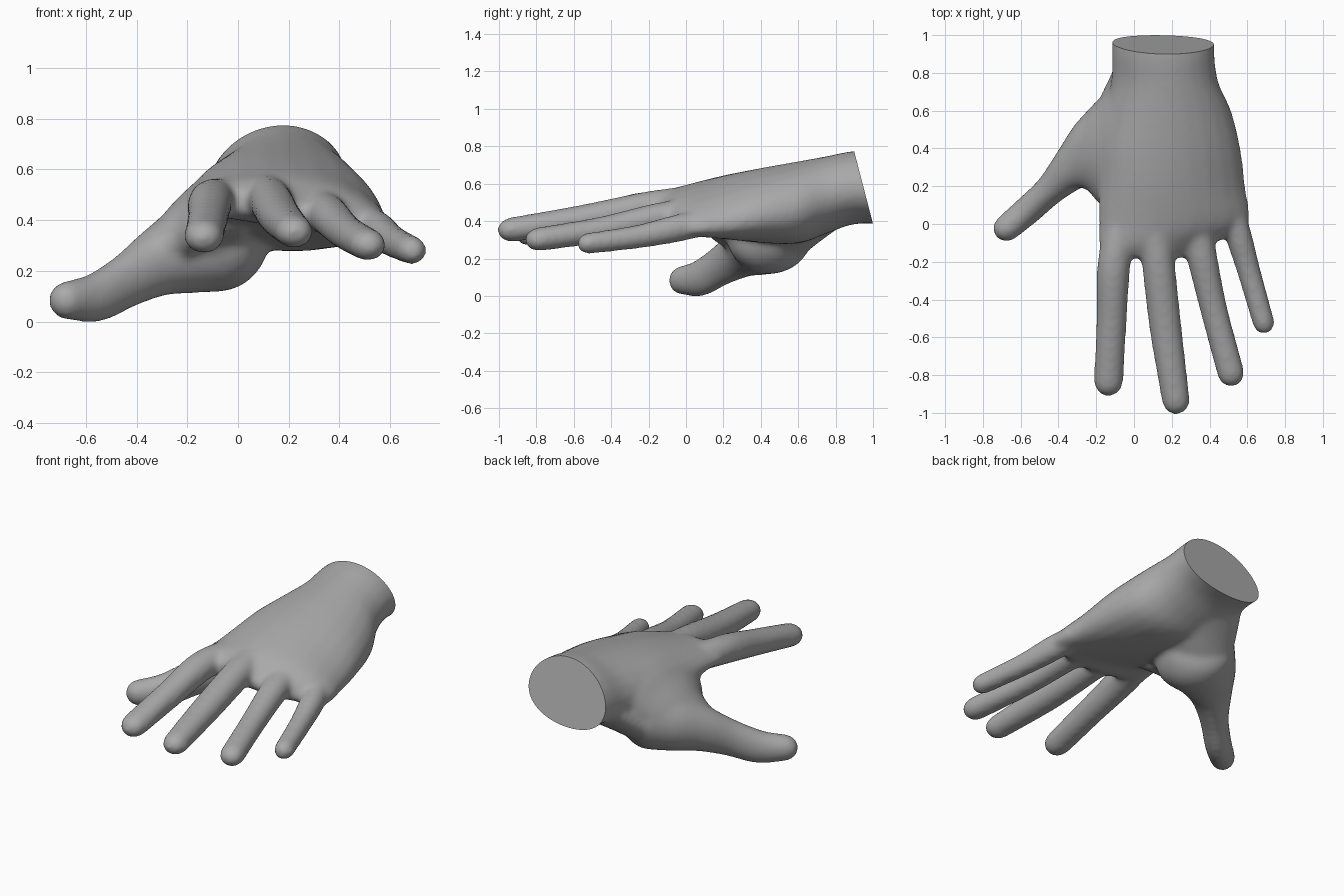
import bpy, bmesh, math
from mathutils import Vector

SIDES = 24
bm = bmesh.new()


def spline(keys, steps=5):
    """Smooth path through key sections (Catmull-Rom)."""
    keys = [Vector(k) for k in keys]
    pts = [2 * keys[0] - keys[1]] + keys + [2 * keys[-1] - keys[-2]]
    out = []
    for a, b, c, d in zip(pts, pts[1:], pts[2:], pts[3:]):
        for i in range(steps):
            t = i / steps
            out.append(0.5 * (2 * b + (c - a) * t + (2 * a - 5 * b + 4 * c - d) * t * t
                              + (3 * b - a - 3 * c + d) * t ** 3))
    return out + [keys[-1]]


def loft(keys, along=None, tip=False):
    """Closed tube through sections (x, y, z, half width, half height, tilt, arch)."""
    secs = spline([tuple(k) + (0,) * (7 - len(k)) for k in keys])
    cen = [Vector(s[:3]) for s in secs]
    n = len(secs)
    frames = [(cen[i], along or (cen[min(i + 1, n - 1)] - cen[max(i - 1, 0)]).normalized(),
               *secs[i][3:]) for i in range(n)]
    if tip:  # rounded end
        c, d, w, h, t, a = frames[-1]
        for deg in (25, 48, 68, 82):
            r = math.radians(deg)
            frames.append((c + d * w * math.sin(r), d, w * math.cos(r), h * math.cos(r), t, a))
    rings = []
    for c, d, w, h, tilt, arch in frames:
        side = d.cross(Vector((0, 0, 1))).normalized()
        up = side.cross(d)
        ring = []
        for k in range(SIDES):
            ang = 2 * math.pi * k / SIDES
            u, v = math.cos(ang), math.sin(ang)
            ring.append(bm.verts.new(c + side * w * u + up * (h * v - tilt * w * u - arch * u * u)))
        rings.append(ring)
    faces = [bm.faces.new(rings[0][::-1]), bm.faces.new(rings[-1])]
    for p, q in zip(rings, rings[1:]):
        for k in range(SIDES):
            j = (k + 1) % SIDES
            faces.append(bm.faces.new((p[k], p[j], q[j], q[k])))
    bmesh.ops.recalc_face_normals(bm, faces=faces)


# palm and wrist
loft([(0.08, -0.18, 0.465, 0.19, 0.045, 0.10, 0.02),
      (0.11, -0.11, 0.47, 0.295, 0.085, 0.14, 0.04),
      (0.208, 0.0, 0.475, 0.395, 0.11, 0.16, 0.055),
      (0.20, 0.2, 0.48, 0.39, 0.16, 0.13, 0.05),
      (0.19, 0.4, 0.485, 0.375, 0.198, 0.08, 0.03),
      (0.18, 0.6, 0.50, 0.335, 0.22, 0.02, 0.03),
      (0.163, 0.75, 0.54, 0.285, 0.207, -0.06, 0.03),
      (0.155, 0.9, 0.58, 0.272, 0.195, -0.08, 0.03),
      (0.155, 1.08, 0.58, 0.272, 0.195, -0.08, 0.03)], along=Vector((0, 1, 0)))

# index, middle, ring and little fingers
for keys in (
    [(-0.05, 0.1, 0.49, 0.07, 0.07), (-0.105, -0.2, 0.475, 0.088, 0.085),
     (-0.118, -0.5, 0.41, 0.081, 0.078), (-0.135, -0.835, 0.335, 0.079, 0.068)],
    [(0.10, 0.05, 0.51, 0.09, 0.08), (0.128, -0.2, 0.475, 0.088, 0.085),
     (0.167, -0.55, 0.41, 0.086, 0.078), (0.222, -0.935, 0.354, 0.075, 0.066)],
    [(0.31, 0.08, 0.45, 0.085, 0.08), (0.355, -0.15, 0.42, 0.082, 0.078),
     (0.422, -0.45, 0.355, 0.073, 0.07), (0.513, -0.79, 0.302, 0.073, 0.064)],
    [(0.49, 0.16, 0.40, 0.05, 0.06), (0.545, -0.03, 0.365, 0.07, 0.074),
     (0.608, -0.25, 0.318, 0.063, 0.064), (0.687, -0.525, 0.28, 0.059, 0.057)],
):
    loft(keys, tip=True)

# thumb
loft([(0.05, 0.52, 0.40, 0.10, 0.10), (-0.01, 0.48, 0.36, 0.19, 0.175),
      (-0.09, 0.44, 0.32, 0.24, 0.205), (-0.2, 0.39, 0.28, 0.185, 0.175),
      (-0.32, 0.30, 0.23, 0.122, 0.135), (-0.44, 0.185, 0.16, 0.083, 0.108),
      (-0.56, 0.075, 0.095, 0.077, 0.098), (-0.675, -0.022, 0.083, 0.073, 0.077)], tip=True)

# web between thumb and palm
loft([(0.02, 0.42, 0.485, 0.38, 0.165, -0.14), (-0.1, 0.405, 0.45, 0.33, 0.155, -0.12),
      (-0.18, 0.38, 0.39, 0.28, 0.15, -0.06), (-0.25, 0.385, 0.335, 0.205, 0.14),
      (-0.33, 0.34, 0.26, 0.15, 0.12)], along=Vector((-1, 0, 0)))

# fleshy heel of the thumb, sloping into the palm and wrist
loft([(0.13, 0.9, 0.54, 0.20, 0.12, 0), (0.06, 0.72, 0.425, 0.22, 0.12, 0.25),
      (0.02, 0.56, 0.36, 0.24, 0.145, 0.45), (0.0, 0.4, 0.355, 0.22, 0.145, 0.5),
      (-0.02, 0.27, 0.37, 0.17, 0.12, 0.45), (-0.03, 0.17, 0.41, 0.12, 0.07, 0.2)],
     along=Vector((0, -1, 0)))

# fuse everything into one smooth skin
mesh = bpy.data.meshes.new("hand")
bm.to_mesh(mesh)
bm.free()
hand = bpy.data.objects.new("hand", mesh)
bpy.context.collection.objects.link(hand)
rm = hand.modifiers.new("fuse", 'REMESH')
rm.mode = 'VOXEL'
rm.voxel_size = 0.014
sm = hand.modifiers.new("soften", 'SMOOTH')
sm.factor = 0.5
sm.iterations = 20
fused = bpy.data.meshes.new_from_object(hand.evaluated_get(bpy.context.evaluated_depsgraph_get()))
hand.modifiers.clear()

# slanted flat cut at the wrist
bm = bmesh.new()
bm.from_mesh(fused)
cut = bmesh.ops.bisect_plane(bm, geom=bm.verts[:] + bm.edges[:] + bm.faces[:],
                             plane_co=(0, 0.9, 0.77), plane_no=(0, 0.385, 0.1), clear_outer=True)
edges = [e for e in cut["geom_cut"] if isinstance(e, bmesh.types.BMEdge)]
bmesh.ops.contextual_create(bm, geom=edges)
bm.to_mesh(fused)
bm.free()
hand.data = fused

skin = bpy.data.materials.new("plain grey")
skin.diffuse_color = (0.4, 0.4, 0.4, 1)
fused.materials.clear()
fused.materials.append(skin)
bpy.context.view_layer.objects.active = hand
hand.select_set(True)
bpy.ops.object.shade_smooth_by_angle(angle=math.radians(40))
